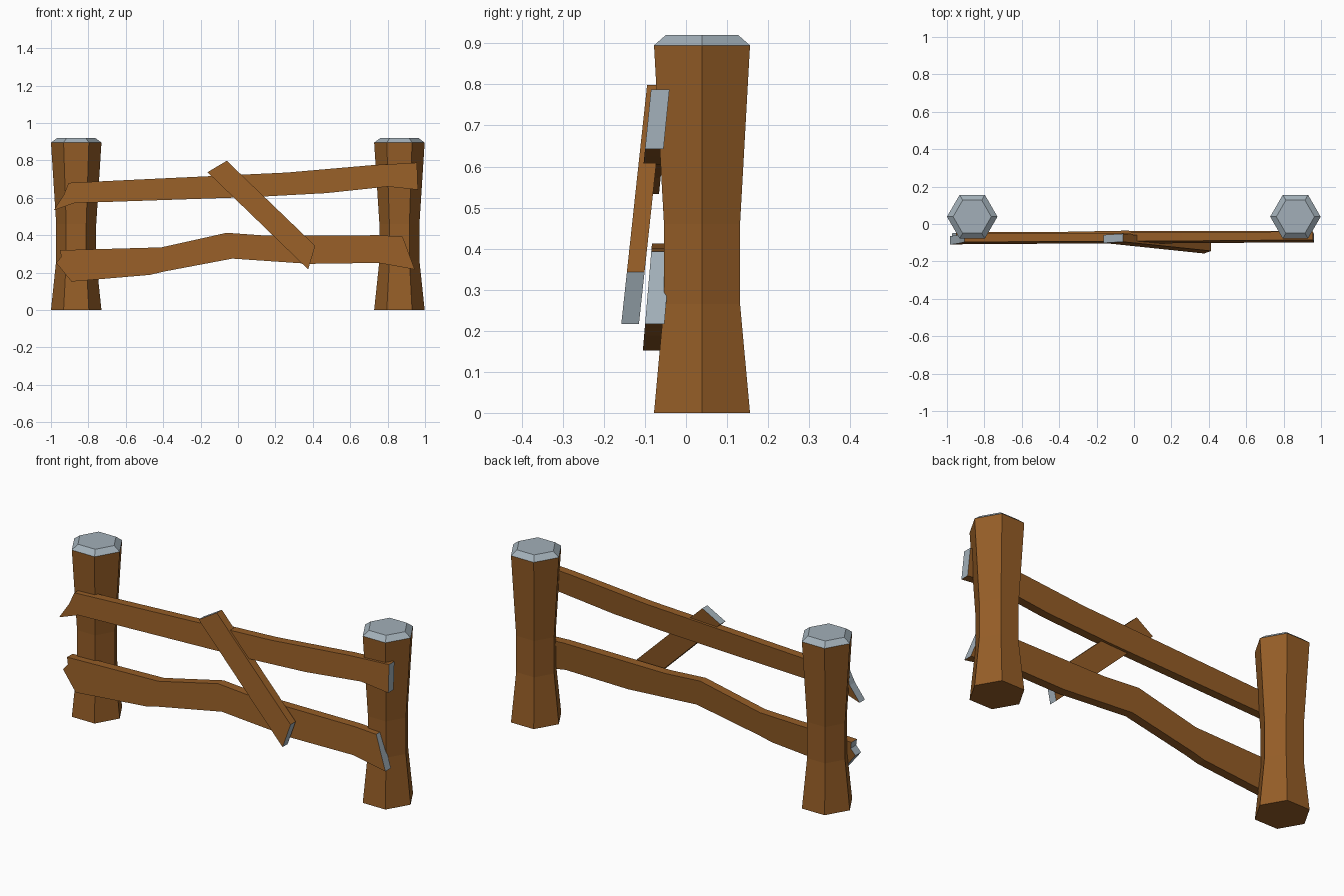
import bpy, bmesh, math

if "Cube" in bpy.data.objects:
    bpy.data.objects.remove(bpy.data.objects["Cube"])


def material(name, rgb):
    m = bpy.data.materials.new(name)
    m.diffuse_color = (*rgb, 1)
    m.use_nodes = True
    m.node_tree.nodes["Principled BSDF"].inputs["Base Color"].default_value = m.diffuse_color
    return m


wood = material("wood", (0.30, 0.11, 0.02))
cut = material("cut_wood", (0.36, 0.43, 0.48))


def finish(name, bm):
    bmesh.ops.recalc_face_normals(bm, faces=bm.faces[:])
    me = bpy.data.meshes.new(name)
    bm.to_mesh(me)
    bm.free()
    me.materials.append(wood)
    me.materials.append(cut)
    ob = bpy.data.objects.new(name, me)
    bpy.context.collection.objects.link(ob)
    return ob


def post(name, x):
    """Hexagonal waisted post with a pale chamfered top."""
    profile = [(0.135, 0), (0.107, 0.265), (0.107, 0.46), (0.135, 0.895), (0.102, 0.92)]
    bm = bmesh.new()
    rings = [[bm.verts.new((x + r * math.cos(i * math.pi / 3),
                            0.039 + r * math.sin(i * math.pi / 3), z))
              for i in range(6)] for r, z in profile]
    for k in range(len(rings) - 1):
        a, b = rings[k], rings[k + 1]
        for i in range(6):
            j = (i + 1) % 6
            f = bm.faces.new((a[i], a[j], b[j], b[i]))
            f.material_index = int(k == len(rings) - 2)
    bm.faces.new(rings[0])
    bm.faces.new(rings[-1]).material_index = 1
    return finish(name, bm)


def plank(name, outline, ends, y0, lean, thick):
    """Extrude an x/z outline; the front face lies at y0 + lean * z. ends = pale edges."""
    bm = bmesh.new()
    front = [bm.verts.new((x, y0 + lean * z, z)) for x, z in outline]
    back = [bm.verts.new((x, y0 + lean * z + thick, z)) for x, z in outline]
    bm.faces.new(front)
    bm.faces.new(back)
    n = len(outline)
    for i in range(n):
        j = (i + 1) % n
        f = bm.faces.new((front[i], front[j], back[j], back[i]))
        f.material_index = int(i in ends)
    return finish(name, bm)


# Posts
post("left_post", -0.865)
post("right_post", 0.863)

# Upper rail with splintered left end
plank("upper_rail",
      [(-0.985, 0.533), (-0.932, 0.615), (-0.905, 0.68), (-0.02, 0.722), (0.26, 0.735),
       (0.72, 0.775), (0.957, 0.788), (0.962, 0.643), (0.80, 0.66), (0.47, 0.625),
       (0.10, 0.605), (-0.875, 0.572)],
      {0, 1, 6}, -0.164, 0.1, 0.045)

# Lower crooked rail
plank("lower_rail",
      [(-0.89, 0.152), (-0.972, 0.252), (-0.945, 0.285), (-0.952, 0.32), (-0.41, 0.335),
       (-0.06, 0.413), (0.15, 0.398), (0.75, 0.40), (0.88, 0.393), (0.945, 0.217),
       (0.75, 0.252), (0.38, 0.247), (-0.03, 0.275), (-0.40, 0.205), (-0.47, 0.188)],
      {0, 1, 2, 8}, -0.118, 0.085, 0.047)

# Loose diagonal brace
plank("diagonal_brace",
      [(-0.163, 0.737), (-0.06, 0.798), (0.413, 0.343), (0.375, 0.217)],
      {0, 2}, -0.181, 0.108, 0.043)
